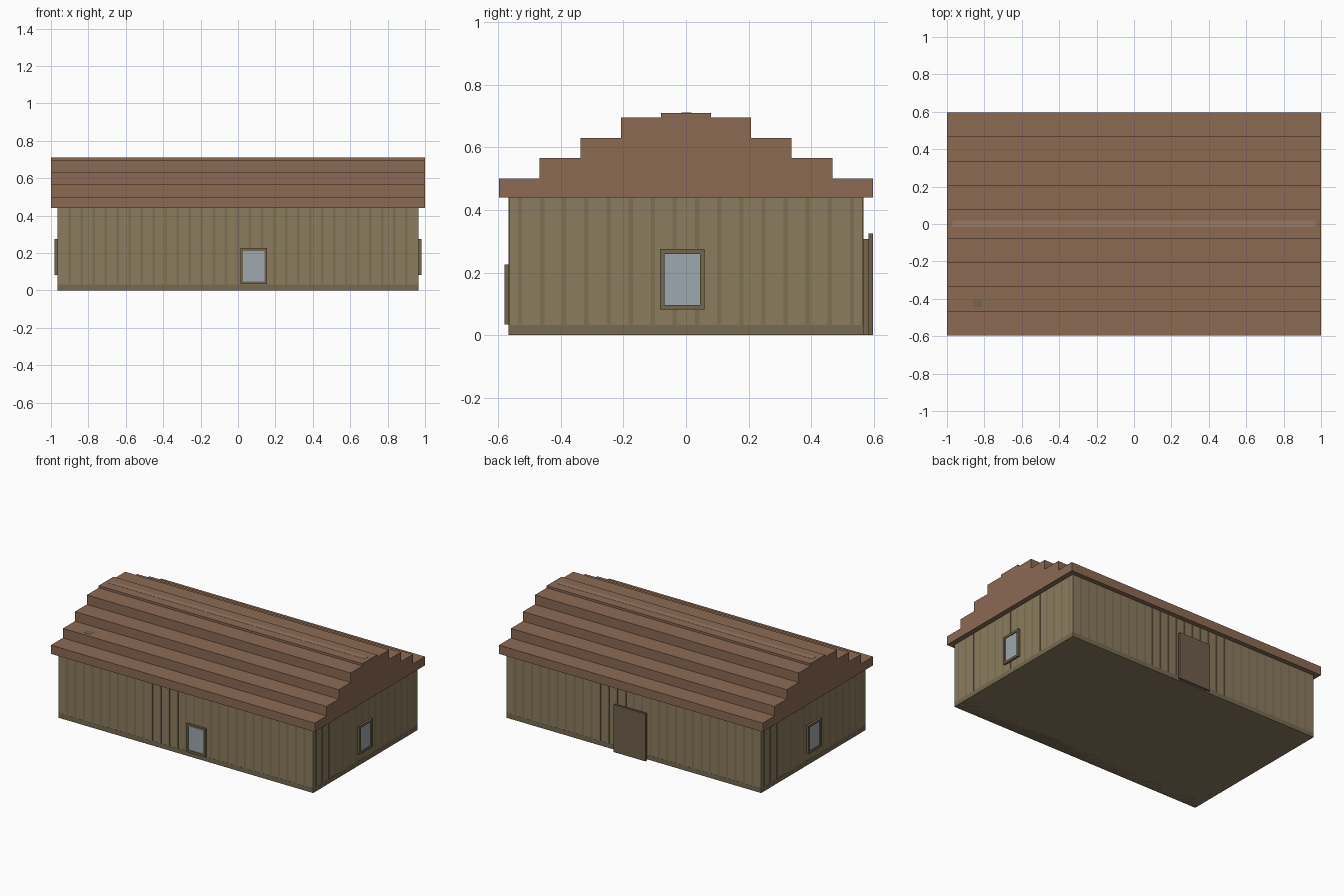
import bpy, bmesh

if "Cube" in bpy.data.objects:
    bpy.data.objects.remove(bpy.data.objects["Cube"])


def material(name, hex_color):
    rgb = [int(hex_color[i:i + 2], 16) / 255 for i in (0, 2, 4)]
    linear = [c / 12.92 if c < 0.04045 else ((c + 0.055) / 1.055) ** 2.4 for c in rgb]
    mat = bpy.data.materials.new(name)
    mat.diffuse_color = (*linear, 1)
    mat.use_nodes = True
    mat.node_tree.nodes["Principled BSDF"].inputs["Base Color"].default_value = mat.diffuse_color
    return mat


WALL = material("wall_boards", "8c7c5f")
GROOVE = material("board_seams", "7d7154")
BASE = material("base_trim", "766a50")
ROOF = material("roof_boards", "8c6a54")
RIDGE = material("ridge_highlight", "987862")
MOSS = material("moss", "76664a")
FRAME = material("frame_wood", "75664b")
DOOR = material("door_wood", "6f5e4c")
GLASS = material("window_glass", "9ea8ae")


def make_object(name, bm, mat):
    bmesh.ops.recalc_face_normals(bm, faces=bm.faces)
    mesh = bpy.data.meshes.new(name)
    bm.to_mesh(mesh)
    bm.free()
    mesh.materials.append(mat)
    obj = bpy.data.objects.new(name, mesh)
    bpy.context.collection.objects.link(obj)
    return obj


def add_box(bm, lo, hi):
    verts = bmesh.ops.create_cube(bm, size=1)["verts"]
    for v in verts:
        v.co = [(a + b) / 2 + c * (b - a) for a, b, c in zip(lo, hi, v.co)]


def box(name, lo, hi, mat):
    bm = bmesh.new()
    add_box(bm, lo, hi)
    return make_object(name, bm, mat)


def window(name, location, angle):
    """Framed pane facing -y at angle 0, origin on the wall face."""
    w, h, t, d = 0.0715, 0.0965, 0.015, 0.015
    bm = bmesh.new()
    for s in (-1, 1):
        add_box(bm, (min(s * w, s * (w - t)), -d, -h), (max(s * w, s * (w - t)), 0, h))
        add_box(bm, (t - w, -d, min(s * h, s * (h - t))), (w - t, 0, max(s * h, s * (h - t))))
    frame = make_object(name + "_frame", bm, FRAME)
    glass = box(name + "_glass", (t - w, -d * 0.6, t - h), (w - t, 0, h - t), GLASS)
    for obj in (frame, glass):
        obj.location = location
        obj.rotation_euler.z = angle


# Walls
WX, WY, WZ = 0.965, 0.565, 0.44
box("walls", (-WX, -WY, 0), (WX, WY, WZ), WALL)

# Paper-thin board seams and base trim on all four sides
E = 0.001
bm = bmesh.new()
for s in (-1, 1):
    for i in range(29):
        x = -0.9 + i * 1.8 / 28
        add_box(bm, (x - 0.007, s * WY - E, 0.03), (x + 0.007, s * WY + E, WZ))
    for i in range(16):
        y = -0.53 + i * 1.06 / 15
        add_box(bm, (s * WX - E, y - 0.007, 0.03), (s * WX + E, y + 0.007, WZ))
make_object("wall_board_seams", bm, GROOVE)
box("base_trim", (-WX - E, -WY - E, 0), (WX + E, WY + E, 0.032), BASE)

# Stepped roof: half profile mirrored, then extruded along x
steps = [(0.597, 0.44, 0.50), (0.468, 0.50, 0.565), (0.337, 0.565, 0.63),
         (0.208, 0.63, 0.695), (0.08, 0.695, 0.71)]
half = [(y, z) for y, z0, z1 in steps for z in (z0, z1)]
profile = half + [(-y, z) for y, z in reversed(half)]
bm = bmesh.new()
face = bm.faces.new([bm.verts.new((-1, y, z)) for y, z in profile])
side = bmesh.ops.extrude_face_region(bm, geom=[face])["geom"]
bmesh.ops.translate(bm, vec=(2, 0, 0),
                    verts=[g for g in side if isinstance(g, bmesh.types.BMVert)])
make_object("stepped_roof", bm, ROOF)

# Flat colour marks on the roof
box("ridge_highlight", (-0.97, -0.015, 0.709), (0.97, 0.018, 0.711), RIDGE)
box("moss_patch", (-0.86, -0.445, 0.564), (-0.81, -0.405, 0.566), MOSS)

# Windows: one on the front, one on each end
window("front_window", (0.084, -WY, 0.13), 0)
window("right_window", (WX, -0.012, 0.178), 1.570796)
window("left_window", (-WX, 0, 0.178), -1.570796)

# Back door: backing panel and larger outer slab
box("door_backing", (-0.09, WY, 0), (0.11, 0.582, 0.307), FRAME)
box("door_slab", (-0.11, 0.582, 0), (0.13, 0.597, 0.325), DOOR)
